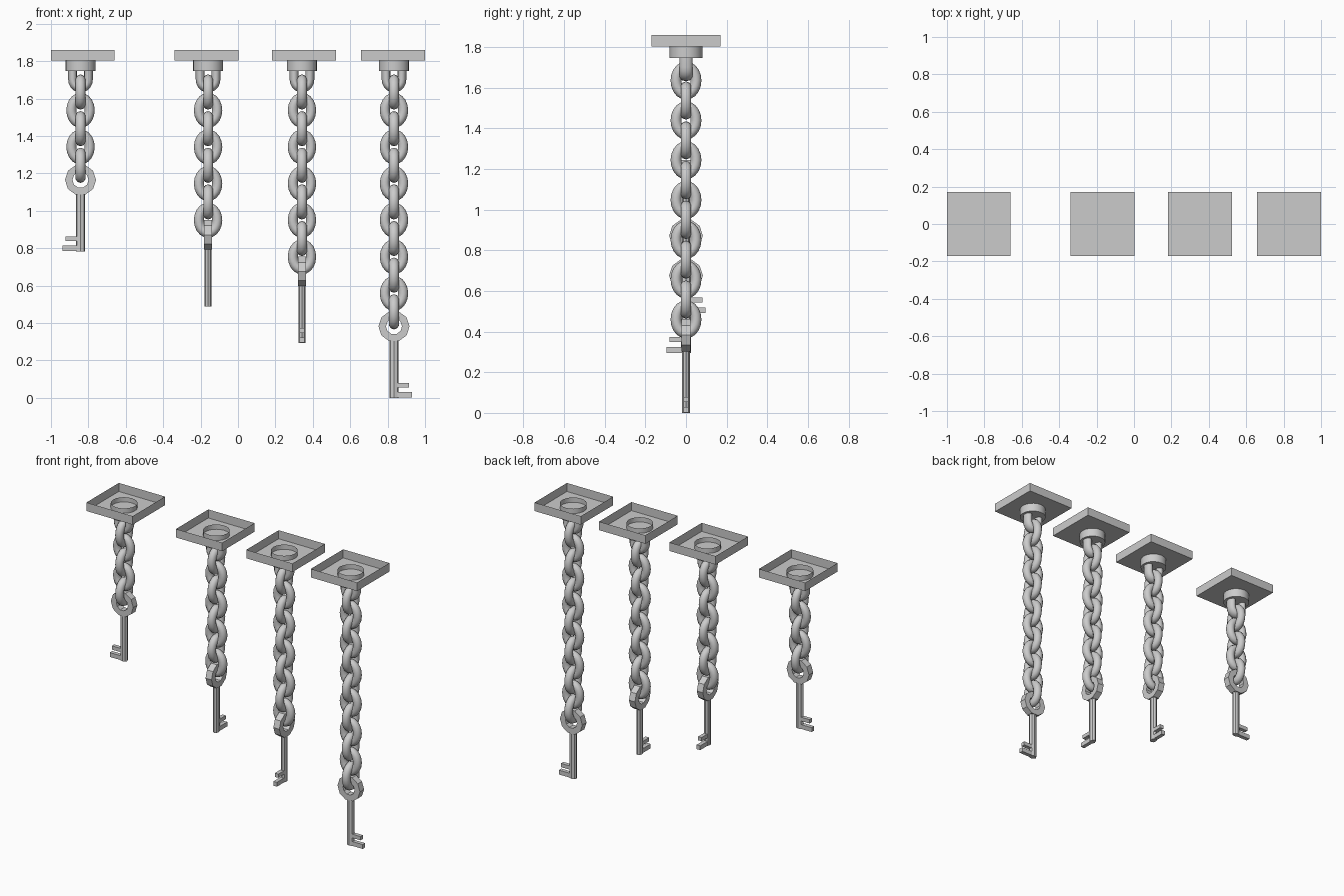
import bpy, bmesh
from math import pi, sin, cos

if "Cube" in bpy.data.objects:
    bpy.data.objects.remove(bpy.data.objects["Cube"])


def finish(name, bm, smooth=None):
    bmesh.ops.recalc_face_normals(bm, faces=bm.faces)
    me = bpy.data.meshes.new(name)
    bm.to_mesh(me)
    bm.free()
    ob = bpy.data.objects.new(name, me)
    bpy.context.collection.objects.link(ob)
    if smooth:
        bpy.ops.object.select_all(action='DESELECT')
        ob.select_set(True)
        bpy.context.view_layer.objects.active = ob
        bpy.ops.object.shade_smooth_by_angle(angle=smooth)
    return ob


def box(bm, lo, hi):
    vs = bmesh.ops.create_cube(bm, size=1)['verts']
    for v in vs:
        v.co = [(a + b) / 2 + c * (b - a) for a, b, c in zip(lo, hi, v.co)]
    return vs


def bridge(bm, a, b):
    n = len(a)
    for i in range(n):
        bm.faces.new((a[i], a[(i + 1) % n], b[(i + 1) % n], b[i]))


def ring(bm, n, rx, ry, z):
    return [bm.verts.new((rx * cos(2 * pi * i / n), ry * sin(2 * pi * i / n), z)) for i in range(n)]


def plate(x):
    # open-topped square tray
    bm = bmesh.new()
    box(bm, (-.171, -.171, 1.803), (.171, .171, 1.86))
    top = [f for f in bm.faces if f.calc_center_median().z > 1.85]
    bmesh.ops.delete(bm, geom=top, context='FACES_ONLY')
    finish("ceiling_plate", bm).location.x = x


def collar(x):
    # open-topped cup passing through the tray floor
    bm = bmesh.new()
    a, b = ring(bm, 20, .081, .081, 1.747), ring(bm, 20, .081, .081, 1.835)
    bridge(bm, a, b)
    bm.faces.new(a)
    finish("collar", bm, .6).location.x = x


def hanger(x):
    # U-shaped half link below the collar
    bm = bmesh.new()
    path = [(.042, 1.75, 0)] + [(.042 * cos(t), 1.702 - .046 * sin(t), t)
                                for t in [pi * i / 10 for i in range(11)]] + [(-.042, 1.75, pi)]
    rows = []
    for px, pz, t in path:
        row = []
        for j in range(10):
            u = 2 * pi * j / 10
            d = .024 * cos(u)
            row.append(bm.verts.new((px + d * cos(t), .034 * sin(u), pz - d * sin(t))))
        rows.append(row)
    for a, b in zip(rows, rows[1:]):
        bridge(bm, a, b)
    finish("hanger", bm, .9).location.x = x


def link(x, z, along_y):
    # oval chain link
    bm = bmesh.new()
    rows = []
    for i in range(20):
        t = 2 * pi * i / 20
        rows.append([bm.verts.new(((.049 + .027 * cos(u)) * cos(t), .027 * sin(u),
                                   (.067 + .027 * cos(u)) * sin(t)))
                     for u in [2 * pi * j / 10 for j in range(10)]])
    for a, b in zip(rows, rows[1:] + rows[:1]):
        bridge(bm, a, b)
    ob = finish("chain_link", bm, .9)
    ob.location = (x, 0, z)
    ob.rotation_euler.z = pi / 2 if along_y else 0


def key(x, z, turn):
    # ten-sided bow with round hole
    bm = bmesh.new()
    loops = [ring(bm, 10, r, r, h) for r, h in ((.083, -.022), (.083, .022), (.043, .022), (.043, -.022))]
    for a, b in zip(loops, loops[1:] + loops[:1]):
        bridge(bm, a, b)
    for v in bm.verts:
        v.co = (v.co.x, v.co.z, v.co.y + .382)
    # shaft
    a, b = ring(bm, 8, .025, .019, 0), ring(bm, 8, .025, .019, .31)
    bridge(bm, a, b)
    bm.faces.new(a)
    bm.faces.new(b)
    # bit teeth
    box(bm, (0, -.013, .001), (.097, .013, .03))
    box(bm, (0, -.013, .054), (.081, .013, .079))
    ob = finish("key", bm)
    ob.location = (x, 0, z)
    ob.rotation_euler.z = turn


P = .0979
# plate x, chain x, link count, key direction
for px, cx, n, turn in ((-.83, -.842, 5, pi), (-.168, -.16, 8, pi / 2),
                        (.352, .342, 10, -pi / 2), (.829, .834, 13, 0)):
    plate(px)
    collar(cx)
    hanger(cx)
    for k in range(n):
        link(cx, 1.635 - k * P, k % 2 == 0)
    key(cx, 1.635 - (n - 1) * P - .46, turn)
